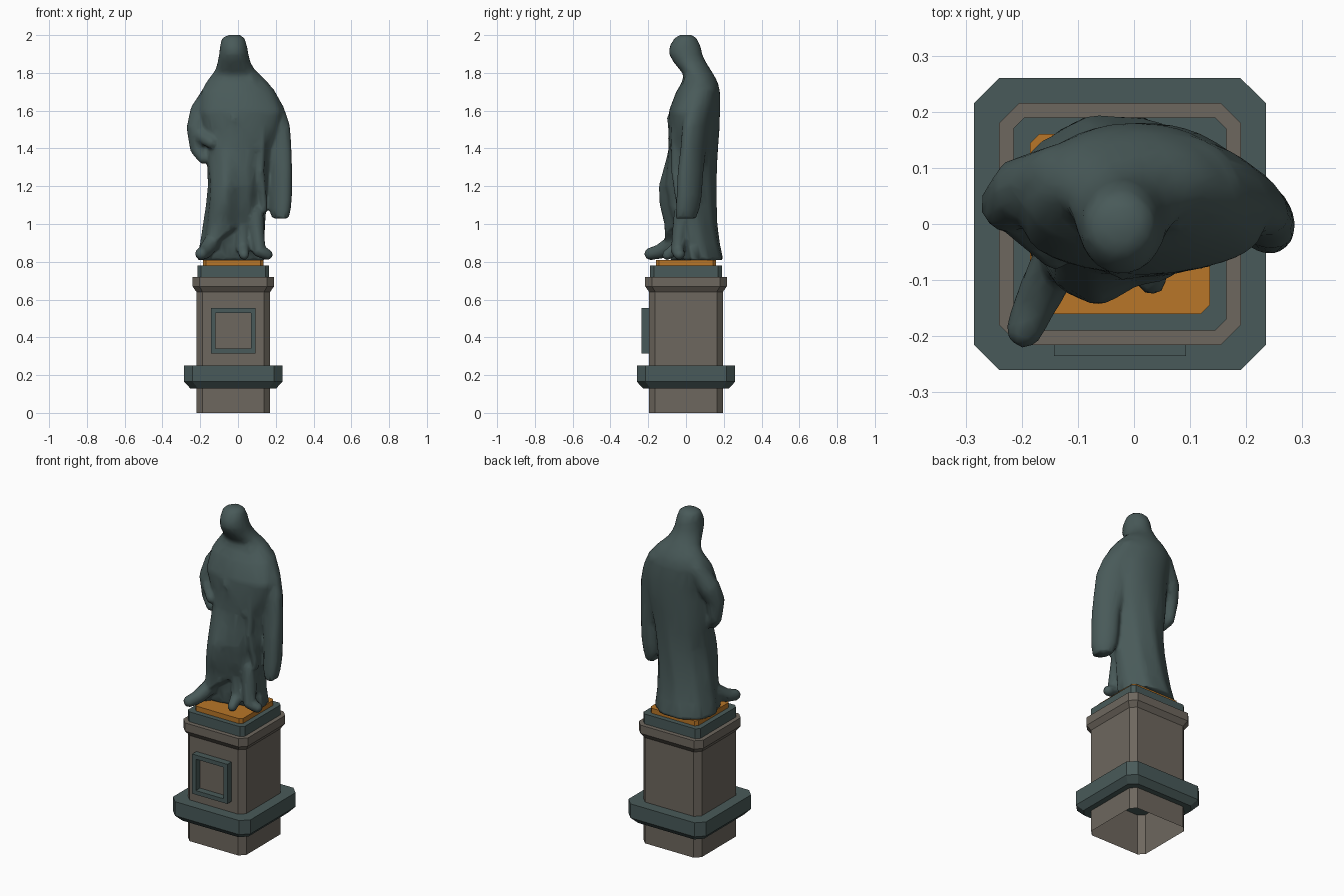
import bpy, bmesh, math
from mathutils import Vector

if "Cube" in bpy.data.objects:
    bpy.data.objects.remove(bpy.data.objects["Cube"])

CX = -0.025  # pedestal centre in x


def material(name, rgb):
    m = bpy.data.materials.new(name)
    m.diffuse_color = (*rgb, 1)
    m.use_nodes = True
    m.node_tree.nodes["Principled BSDF"].inputs["Base Color"].default_value = m.diffuse_color
    return m


BRONZE = material("green_bronze", (0.066, 0.102, 0.1))
STONE = material("brown_stone", (0.155, 0.136, 0.112))
COPPER = material("orange_copper", (0.48, 0.18, 0.021))


def finish(bm, name, mat):
    bmesh.ops.recalc_face_normals(bm, faces=bm.faces)
    me = bpy.data.meshes.new(name)
    bm.to_mesh(me)
    bm.free()
    me.materials.append(mat)
    ob = bpy.data.objects.new(name, me)
    bpy.context.collection.objects.link(ob)
    return ob


def bridge(bm, rings, bottom=True, top=True):
    vs = [[bm.verts.new(p) for p in r] for r in rings]
    n = len(vs[0])
    for a, b in zip(vs, vs[1:]):
        for i in range(n):
            j = (i + 1) % n
            bm.faces.new((a[i], a[j], b[j], b[i]))
    if bottom:
        bm.faces.new(vs[0][::-1])
    if top:
        bm.faces.new(vs[-1])


def block(name, mat, levels, bottom=True, top=True):
    """Square block with cut corners; levels are (z, half width, corner cut)."""
    rings = []
    for z, h, c in levels:
        k = h - c
        pts = [(h, -k), (h, k), (k, h), (-k, h), (-h, k), (-h, -k), (-k, -h), (k, -h)]
        rings.append([(CX + x, y, z) for x, y in pts])
    bm = bmesh.new()
    bridge(bm, rings, bottom, top)
    return finish(bm, name, mat)


# Pedestal, hollow up to the top of the base moulding
block("pedestal_foot", STONE, [(0, .195, .032), (.249, .195, .032)], False, False)
block("base_moulding", BRONZE, [(.13, .195, .032), (.13, .228, .04), (.165, .26, .045),
                                (.25, .26, .045)], False)
block("pedestal_shaft", STONE, [(.25, .195, .032), (.64, .195, .032),
                                (.67, .216, .037), (.72, .216, .037)], False)
block("upper_slab", BRONZE, [(.72, .19, .02), (.78, .19, .02)])
block("top_plate", COPPER, [(.78, .16, .016), (.81, .16, .016)])

# Plaque frame on the front
bm = bmesh.new()
section = []
for hx, hz, y in ((.118, .12, -.19), (.118, .12, -.235), (.093, .095, -.235), (.093, .095, -.19)):
    section.append([(CX + sx * hx, y, .435 + sz * hz)
                    for sx, sz in ((-1, -1), (1, -1), (1, 1), (-1, 1))])
bridge(bm, section, False, False)
finish(bm, "plaque_frame", BRONZE)


# Statue helpers
def sample(rows, z):
    """Interpolate profile rows (z first, descending)."""
    for a, b in zip(rows, rows[1:]):
        if b[0] <= z <= a[0]:
            t = (z - b[0]) / (a[0] - b[0])
            return [q + (p - q) * t for p, q in zip(a[1:], b[1:])]
    return rows[-1][1:]


def loft(bm, rows, shape, steps=70, n=48):
    z0, z1 = rows[-1][0], rows[0][0]
    rings = []
    for s in range(steps + 1):
        z = min(z1, z0 + (z1 - z0) * s / steps)
        xa, xb, yf, yb = sample(rows, z)
        ring = []
        for i in range(n):
            a = 2 * math.pi * i / n
            x = (xa + xb) / 2 + (xb - xa) / 2 * math.cos(a)
            y = (yf + yb) / 2 + (yb - yf) / 2 * math.sin(a)
            ring.append(shape(x, y, z, a))
        rings.append(ring)
    bridge(bm, rings)


def limb(bm, pts):
    """Chain of hulls round spheres (x, y, z, radius)."""
    for pair in zip(pts, pts[1:]):
        part = bmesh.new()
        for x, y, z, r in pair:
            for v in bmesh.ops.create_icosphere(part, subdivisions=2, radius=r)["verts"]:
                v.co += Vector((x, y, z))
        spots = [v.co.copy() for v in part.verts]
        part.clear()
        for co in spots:
            part.verts.new(co)
        bmesh.ops.convex_hull(part, input=part.verts[:])
        inner = [v for v in part.verts if not v.link_faces]
        bmesh.ops.delete(part, geom=inner, context='VERTS')
        bmesh.ops.recalc_face_normals(part, faces=part.faces)
        me = bpy.data.meshes.new("limb_part")
        part.to_mesh(me)
        part.free()
        bm.from_mesh(me)
        bpy.data.meshes.remove(me)


def drape(x, y, z, a):
    """Rounded back, folds, forward knee and slanted hem of the robe."""
    c = math.cos(a)
    front = max(0, -math.sin(a))
    low = min(1, max(0, (1.45 - z) / .3))
    high = max(0, 1 - abs(z - 1.58) / .2)
    y -= .04 * high * abs(c) ** 3
    y += front * low * (.06 * (.6 + c) - .03 * math.exp(-((c + .6) / .3) ** 2))
    ripple = .007 * low * math.sin(9 * a + 5 * z) * (1 if front else .5)
    x += ripple * c
    y += ripple * math.sin(a)
    if z < .85 + .68 * (x + .19) and front > .1 and x > -.16:
        y = .03 + (y - .03) * .65
    return x, y, z


def slant(x, y, z, a):
    """Sleeve turned inwards to the front."""
    return x, y - .4 * (x - .2), z


bm = bmesh.new()
# Bowed head and robe: z, left, right, front, back
loft(bm, [
    (2.0, -.055, .012, -.035, .033), (1.985, -.085, .035, -.06, .055),
    (1.94, -.095, .048, -.088, .078), (1.90, -.099, .055, -.09, .085),
    (1.86, -.107, .064, -.068, .103), (1.82, -.117, .085, -.036, .128),
    (1.79, -.138, .118, -.012, .147), (1.75, -.168, .158, -.022, .168),
    (1.70, -.195, .195, -.052, .18), (1.60, -.20, .235, -.09, .18),
    (1.50, -.18, .22, -.092, .177), (1.40, -.167, .19, -.098, .169),
    (1.30, -.162, .17, -.122, .162), (1.20, -.158, .16, -.148, .16),
    (1.10, -.167, .15, -.144, .16), (1.00, -.182, .145, -.12, .164),
    (.90, -.197, .142, -.12, .177), (.81, -.215, .145, -.11, .197)], drape)
# Hanging cloak sleeve
loft(bm, [
    (1.72, .05, .185, .0, .12), (1.62, .08, .242, -.01, .12), (1.52, .10, .275, -.015, .11),
    (1.40, .12, .283, -.02, .10), (1.28, .155, .287, -.03, .095), (1.15, .16, .286, -.035, .088),
    (1.08, .162, .28, -.04, .075), (1.03, .182, .268, -.04, .06)], slant, 30, 24)
# Bent arm with loose cuff and hand at the hip
limb(bm, [(-.13, .09, 1.70, .055), (-.195, .06, 1.59, .062), (-.222, .035, 1.51, .052),
          (-.218, .03, 1.40, .038), (-.185, .01, 1.348, .03)])
limb(bm, [(-.215, .03, 1.48, .045), (-.14, -.05, 1.43, .032)])
# Cloak edge and crossing fold
limb(bm, [(.07, .01, 1.77, .02), (.13, -.058, 1.52, .02), (.12, -.06, 1.28, .02),
          (.14, -.03, 1.08, .018)])
limb(bm, [(-.10, -.02, 1.70, .018), (-.02, -.083, 1.56, .018), (.10, -.07, 1.40, .016)])
# Feet and ankles
limb(bm, [(-.14, -.07, .90, .045), (-.172, -.135, .855, .04), (-.195, -.188, .842, .034)])
limb(bm, [(.02, -.01, 1.06, .05), (.025, -.04, .88, .036), (.032, -.10, .836, .028)])
limb(bm, [(.09, -.02, 1.06, .045), (.11, -.045, .86, .036), (.155, -.035, .838, .03)])
statue = finish(bm, "robed_statue", BRONZE)

# Merge the volumes and soften them into one low-poly cast
m = statue.modifiers.new("merge", 'REMESH')
m.mode = 'VOXEL'
m.voxel_size = .01
m.use_smooth_shade = True
m = statue.modifiers.new("soften", 'SMOOTH')
m.factor = .5
m.iterations = 3
m = statue.modifiers.new("simplify", 'DECIMATE')
m.ratio = .1
